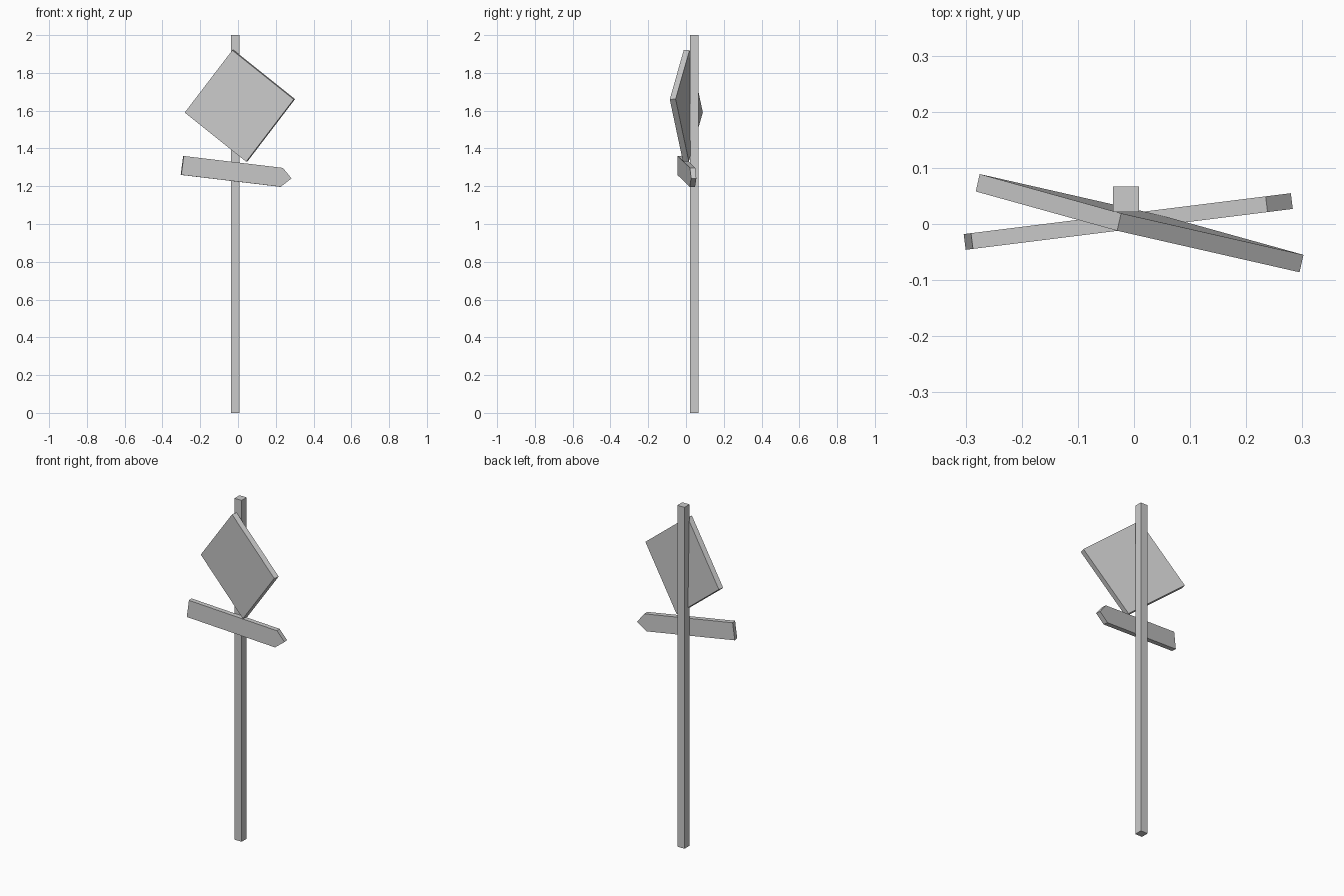
import bpy, bmesh
from mathutils import Vector

if "Cube" in bpy.data.objects:
    bpy.data.objects.remove(bpy.data.objects["Cube"])

grey = bpy.data.materials.new("plain grey")
grey.diffuse_color = (0.6, 0.6, 0.6, 1)
grey.use_nodes = True
grey.node_tree.nodes["Principled BSDF"].inputs["Base Color"].default_value = grey.diffuse_color


def slab(name, outline, offset):
    """Flat-sided solid: an outline polygon pushed along an offset."""
    bm = bmesh.new()
    face = bm.faces.new([bm.verts.new(p) for p in outline])
    ext = bmesh.ops.extrude_face_region(bm, geom=[face], use_keep_orig=True)
    moved = [g for g in ext["geom"] if isinstance(g, bmesh.types.BMVert)]
    bmesh.ops.translate(bm, verts=moved, vec=offset)
    bmesh.ops.recalc_face_normals(bm, faces=bm.faces)
    mesh = bpy.data.meshes.new(name)
    bm.to_mesh(mesh)
    bm.free()
    mesh.materials.append(grey)
    obj = bpy.data.objects.new(name, mesh)
    bpy.context.collection.objects.link(obj)
    return obj


# Square post
slab("post", [(-0.037, 0.021, 0), (0.009, 0.021, 0),
              (0.009, 0.067, 0), (-0.037, 0.067, 0)], (0, 0, 2))

# Crooked square sign; the fourth corner closes the parallelogram
top = Vector((-0.030, -0.012, 1.92))
left = Vector((-0.282, 0.058, 1.59))
right = Vector((0.295, -0.086, 1.66))
slab("square_sign", [top, left, left + right - top, right], (0.007, 0.031, 0.001))

# Sagging arrow board, turned slightly about the post
arrow = [(-0.287, 1.36), (-0.300, 1.26), (0.226, 1.197), (0.283, 1.241), (0.238, 1.297)]
slab("arrow_board", [(x, -0.046 + 0.125 * (x + 0.3), z) for x, z in arrow],
     (-0.0035, 0.028, 0))
